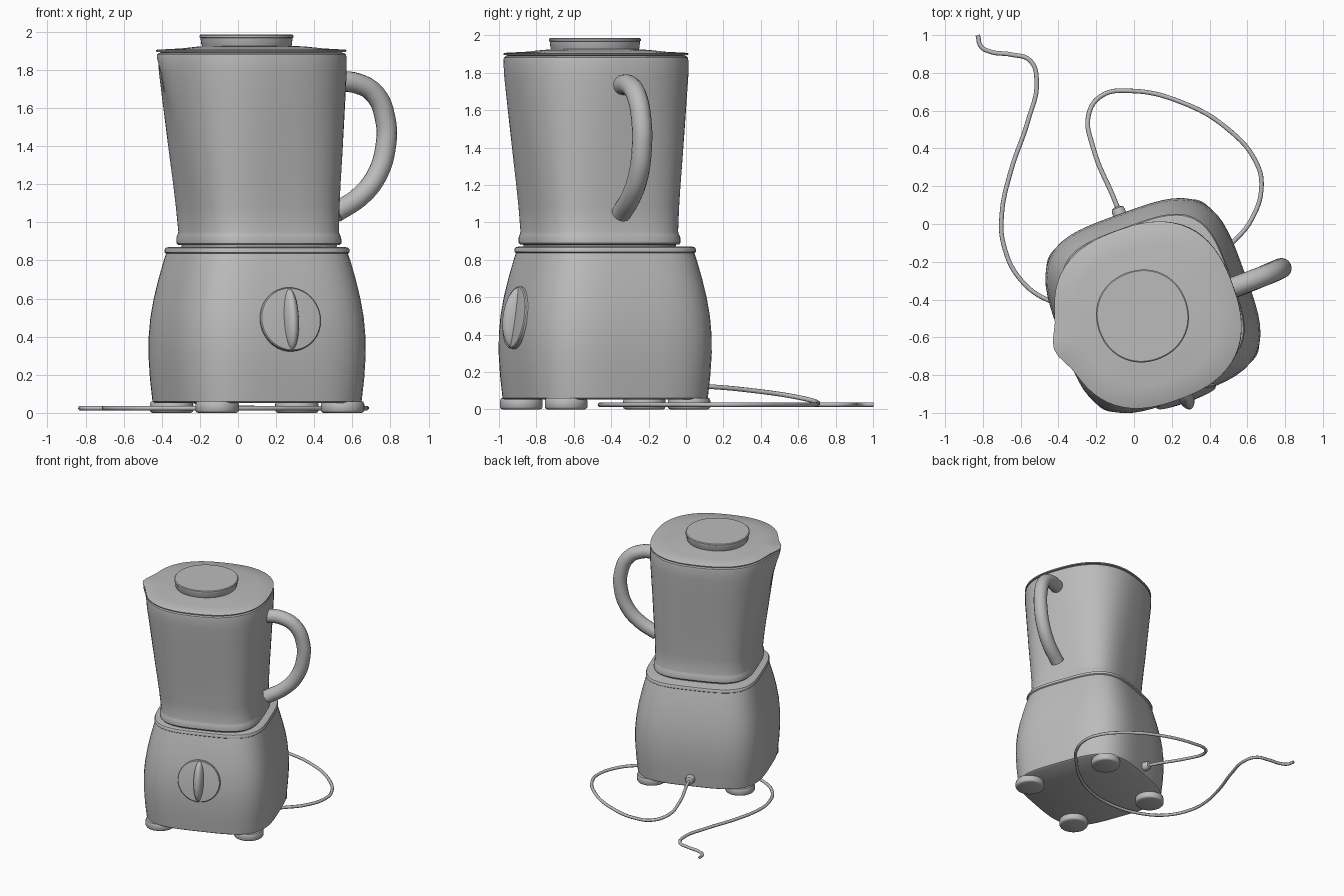
import bpy, bmesh, math
from mathutils import Matrix, Vector

cube = bpy.data.objects.get("Cube")
if cube:
    bpy.data.objects.remove(cube, do_unlink=True)

TURN = math.radians(20)
BASE = (0.1, -0.432)
FRONT = Vector((math.sin(TURN), -math.cos(TURN), 0))

grey = bpy.data.materials.new("plain_grey")
grey.use_nodes = True
GREY = (0.5, 0.5, 0.5, 1)
grey.diffuse_color = GREY
grey.node_tree.nodes["Principled BSDF"].inputs["Base Color"].default_value = GREY


def finish(obj, angle=35):
    obj.data.materials.clear()
    obj.data.materials.append(grey)
    bpy.ops.object.select_all(action='DESELECT')
    obj.select_set(True)
    bpy.context.view_layer.objects.active = obj
    bpy.ops.object.shade_smooth_by_angle(angle=math.radians(angle))
    return obj


def loft(name, rings, seg=72, matrix=None):
    """Stack rounded-square rings: (z, x, y, half_width, squareness, spout)."""
    bm = bmesh.new()
    loops = []
    for z, x, y, a, n, spout in rings:
        loop = []
        for i in range(seg):
            t = math.tau * i / seg
            r = a / (abs(math.cos(t)) ** n + abs(math.sin(t)) ** n) ** (1 / n)
            r += spout * math.exp(-((t - math.pi) / 0.2) ** 2)
            loop.append(bm.verts.new((x + r * math.cos(t + TURN),
                                      y + r * math.sin(t + TURN), z)))
        loops.append(loop)
    for lo, hi in zip(loops, loops[1:]):
        for i in range(seg):
            j = (i + 1) % seg
            bm.faces.new((lo[i], lo[j], hi[j], hi[i]))
    bm.faces.new(loops[0][::-1])
    bm.faces.new(loops[-1])
    if matrix:
        bm.transform(matrix)
    mesh = bpy.data.meshes.new(name)
    bm.to_mesh(mesh)
    bm.free()
    obj = bpy.data.objects.new(name, mesh)
    bpy.context.collection.objects.link(obj)
    return finish(obj)


def tube(name, points, radius, sides):
    """Smooth round tube through the points."""
    curve = bpy.data.curves.new(name, 'CURVE')
    curve.dimensions = '3D'
    curve.bevel_depth = radius
    curve.bevel_resolution = sides
    curve.use_fill_caps = True
    curve.resolution_u = 8
    spline = curve.splines.new('BEZIER')
    spline.bezier_points.add(len(points) - 1)
    for bp, co in zip(spline.bezier_points, points):
        bp.co = co
        bp.handle_left_type = bp.handle_right_type = 'AUTO'
    obj = bpy.data.objects.new(name, curve)
    bpy.context.collection.objects.link(obj)
    bpy.ops.object.select_all(action='DESELECT')
    obj.select_set(True)
    bpy.context.view_layer.objects.active = obj
    bpy.ops.object.convert(target='MESH')
    return finish(bpy.context.object, 50)


def facing(d, z, tilt):
    """Matrix putting local z outward through the base wall, local y upward."""
    out = (FRONT * math.copysign(1, d) + Vector((0, 0, tilt))).normalized()
    side = Vector((0, 0, 1)).cross(out).normalized()
    rot = Matrix((side, out.cross(side), out)).transposed().to_4x4()
    pos = Vector((*BASE, z)) + FRONT * d
    return Matrix.Translation(pos) @ rot


# Motor base, swelling towards the bottom, with a lip around its top
base_profile = [(0.052, 0.485), (0.06, 0.497), (0.18, 0.509), (0.3, 0.516),
                (0.4, 0.515), (0.5, 0.507), (0.6, 0.491), (0.7, 0.469),
                (0.8, 0.443), (0.836, 0.432), (0.842, 0.44), (0.855, 0.44),
                (0.866, 0.434), (0.87, 0.42)]
loft("motor_base", [(z, *BASE, a, 3.66, 0) for z, a in base_profile])

# Four round feet
for k in range(4):
    ang = TURN + math.pi / 4 + k * math.pi / 2
    x, y = BASE[0] + 0.495 * math.cos(ang), BASE[1] + 0.495 * math.sin(ang)
    loft("foot", [(z, x, y, r, 2, 0) for z, r in
                  ((0, 0.1), (0.004, 0.109), (0.012, 0.114), (0.045, 0.114), (0.06, 0.108))], 40)

# Jug, squarer at the bottom, rounder and spouted at the top
jug_profile = [(0.865, 0.37, 3.5, 0), (0.88, 0.372, 3.5, 0), (0.882, 0.388, 3.5, 0),
               (0.89, 0.394, 3.5, 0), (0.92, 0.394, 3.5, 0), (0.935, 0.388, 3.5, 0),
               (0.95, 0.384, 3.5, 0), (1.08, 0.393, 3.4, 0), (1.2, 0.404, 3.3, 0),
               (1.35, 0.421, 3.1, 0), (1.5, 0.438, 2.9, 0.003), (1.65, 0.456, 2.7, 0.013),
               (1.78, 0.47, 2.6, 0.032), (1.86, 0.476, 2.5, 0.048),
               (1.88, 0.473, 2.5, 0.05), (1.888, 0.465, 2.5, 0.05)]


def jug_centre(z):
    k = (z - 0.87) / 1.02
    return 0.111 - 0.037 * k, -0.462 - 0.02 * k


loft("jug", [(z, *jug_centre(z), a, n, s) for z, a, n, s in jug_profile])

# Lid with a low dome and a wide round cap
lid_profile = [(1.885, 0.45, 0.05), (1.893, 0.458, 0.052), (1.894, 0.474, 0.054),
               (1.902, 0.476, 0.054), (1.906, 0.47, 0.052), (1.912, 0.36, 0),
               (1.922, 0.27, 0), (1.926, 0.2, 0)]
loft("lid", [(z, *jug_centre(1.89), a, 2.5, s) for z, a, s in lid_profile])
cap_profile = [(1.92, 0.23), (1.93, 0.235), (1.968, 0.24), (1.97, 0.244),
               (1.98, 0.244), (1.985, 0.238)]
loft("lid_cap", [(z, 0.045, -0.487, r, 2.1, 0) for z, r in cap_profile])

# Jug handle
tube("jug_handle", [(0.5, -0.345, 1.735), (0.62, -0.3, 1.73), (0.72, -0.262, 1.67),
                    (0.773, -0.238, 1.54), (0.775, -0.236, 1.4), (0.73, -0.255, 1.25),
                    (0.645, -0.292, 1.14), (0.51, -0.345, 1.05)], 0.054, 6)

# Control dial: shallow disc with a raised lens-shaped grip
dial = facing(0.503, 0.49, 0.14)
loft("dial", [(z, 0, 0, r, 2, 0) for z, r in
              ((-0.03, 0.168), (0.012, 0.168), (0.018, 0.163), (0.022, 0.12), (0.024, 0.05))],
     56, dial)
bpy.ops.mesh.primitive_uv_sphere_add(segments=32, ring_count=20, radius=1)
grip = bpy.context.object
grip.name = "dial_grip"
grip.data.transform(dial @ Matrix.Diagonal((0.042, 0.165, 0.078, 1)))
finish(grip)

# Cord socket on the back and the trailing cord
loft("cord_socket", [(z, 0, 0, r, 2, 0) for z, r in
                     ((-0.04, 0.036), (0.03, 0.036), (0.045, 0.03), (0.052, 0.016))],
     32, facing(-0.505, 0.125, 0))
path = [(-0.07, 0.04), (-0.1, 0.12), (-0.215, 0.4), (-0.24, 0.58), (-0.17, 0.68),
        (-0.03, 0.705), (0.25, 0.645), (0.5, 0.5), (0.645, 0.33), (0.675, 0.2),
        (0.62, 0.02), (0.52, -0.1), (0.33, -0.28), (0.1, -0.41), (-0.18, -0.46),
        (-0.45, -0.405), (-0.6, -0.295), (-0.69, -0.11), (-0.7, 0.05), (-0.655, 0.27),
        (-0.56, 0.55), (-0.515, 0.75), (-0.55, 0.865), (-0.65, 0.897), (-0.76, 0.912),
        (-0.81, 0.94), (-0.827, 1.0)]
drop = [0.125, 0.122, 0.095, 0.068, 0.045, 0.03]
cord = [(x, y, drop[i] if i < len(drop) else 0.025) for i, (x, y) in enumerate(path)]
tube("power_cord", cord, 0.0125, 2)
